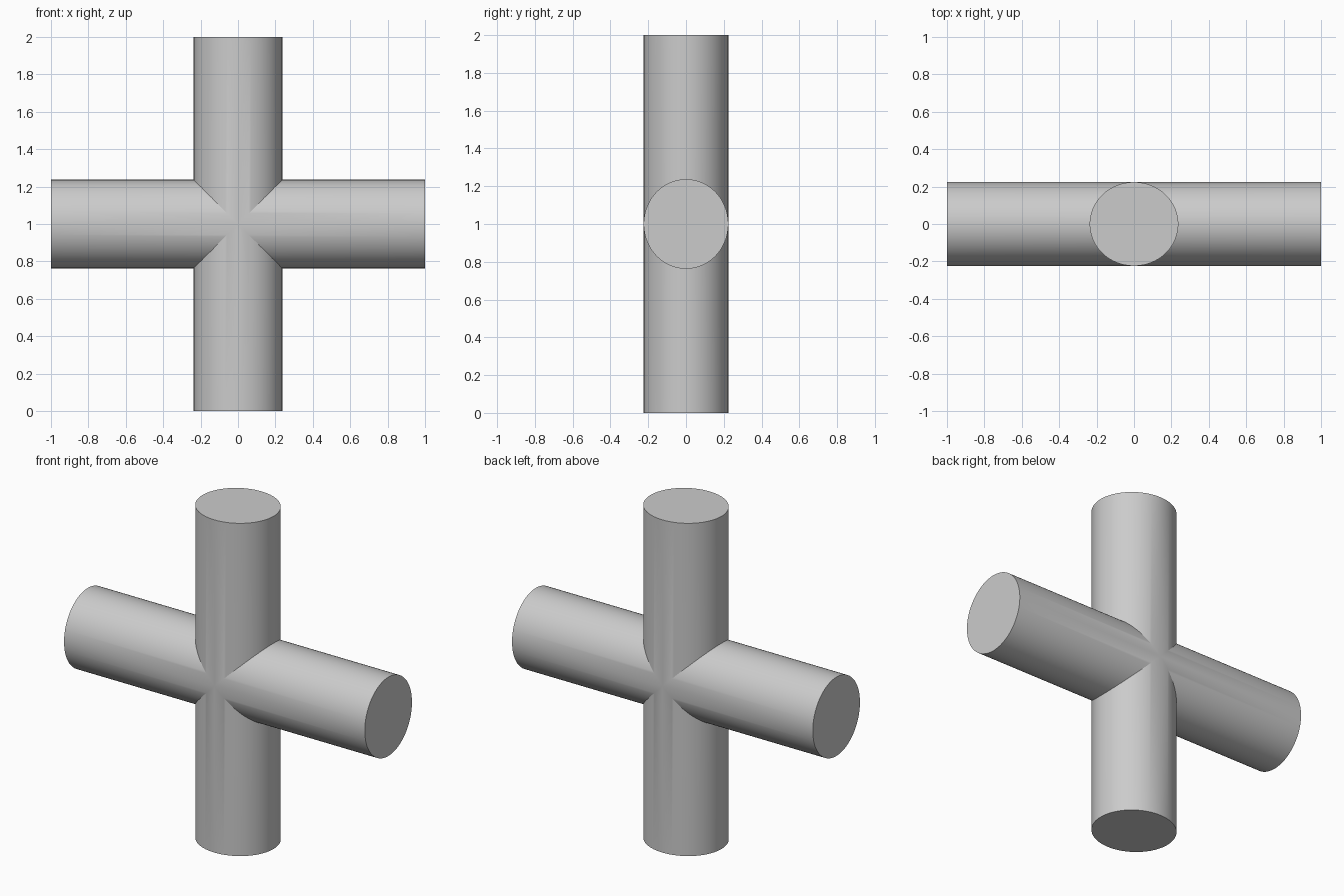
import bpy, bmesh, math
from mathutils import Matrix, Vector

if "Cube" in bpy.data.objects:
    bpy.data.objects.remove(bpy.data.objects["Cube"])

RX, RY = 0.237, 0.224   # slightly flattened round section
CENTRE = Vector((0, 0, 1))
SIDES = 128

bm = bmesh.new()


def add_arm(angle):
    """One pipe arm: flat outer cap, inner end mitred against its neighbours."""
    rot = Matrix.Rotation(angle, 3, 'Y')
    inner, outer = [], []
    for i in range(SIDES):
        t = 2 * math.pi * i / SIDES
        x, y = RX * math.cos(t), RY * math.sin(t)
        inner.append(bm.verts.new(rot @ Vector((x, y, abs(x))) + CENTRE))
        outer.append(bm.verts.new(rot @ Vector((x, y, 1)) + CENTRE))
    for i in range(SIDES):
        j = (i + 1) % SIDES
        bm.faces.new((inner[i], inner[j], outer[j], outer[i]))
    bm.faces.new(outer)


# Four arms: up, right, down, left
for k in range(4):
    add_arm(k * math.pi / 2)

# Weld the mitre seams
bmesh.ops.remove_doubles(bm, verts=bm.verts, dist=1e-5)
bmesh.ops.recalc_face_normals(bm, faces=bm.faces)

mesh = bpy.data.meshes.new("cross_pipe")
bm.to_mesh(mesh)
bm.free()
obj = bpy.data.objects.new("cross_pipe", mesh)
bpy.context.collection.objects.link(obj)
bpy.context.view_layer.objects.active = obj
obj.select_set(True)
bpy.ops.object.shade_smooth_by_angle(angle=math.radians(20))
